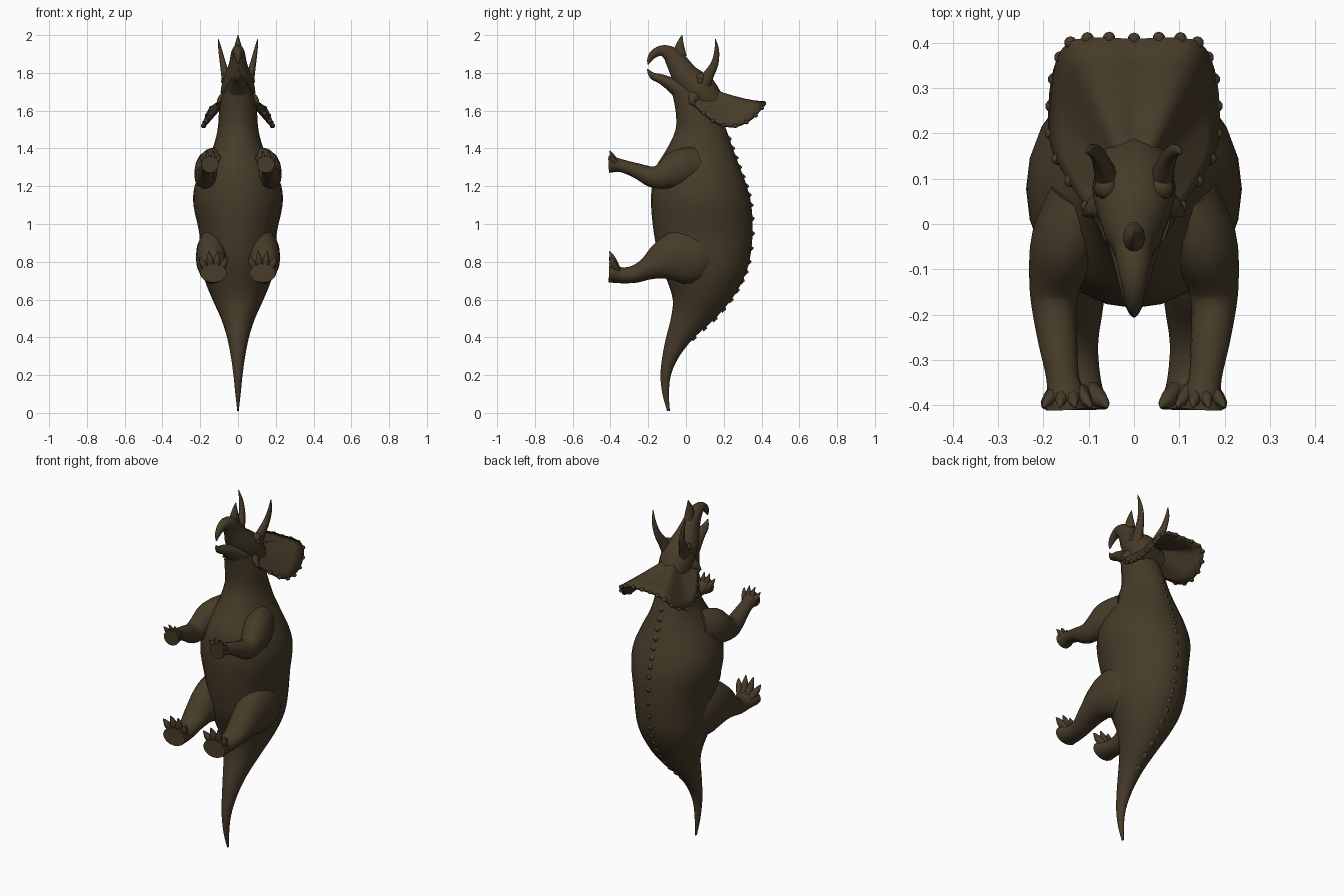
import bpy, bmesh, math
from mathutils import Vector, Matrix

old = bpy.data.objects.get("Cube")
if old:
    bpy.data.objects.remove(old, do_unlink=True)

hide = bpy.data.materials.new("dark_brown_hide")
hide.use_nodes = True
COLOUR = (0.062, 0.044, 0.022, 1)
hide.diffuse_color = COLOUR
bsdf = hide.node_tree.nodes["Principled BSDF"]
bsdf.inputs["Base Color"].default_value = COLOUR
bsdf.inputs["Roughness"].default_value = 0.9


def finish(name, bm, mirror=False, angle=50, thickness=0):
    """Turn a bmesh into a smooth shaded object, optionally mirrored in x."""
    bmesh.ops.recalc_face_normals(bm, faces=bm.faces)
    mesh = bpy.data.meshes.new(name)
    bm.to_mesh(mesh)
    bm.free()
    mesh.materials.append(hide)
    ob = bpy.data.objects.new(name, mesh)
    bpy.context.collection.objects.link(ob)
    if thickness:
        mod = ob.modifiers.new("Thickness", 'SOLIDIFY')
        mod.thickness = thickness
        mod.offset = 0
    if mirror:
        mod = ob.modifiers.new("Mirror", 'MIRROR')
        mod.use_mirror_merge = False
    bpy.ops.object.select_all(action='DESELECT')
    ob.select_set(True)
    bpy.context.view_layer.objects.active = ob
    bpy.ops.object.shade_smooth_by_angle(angle=math.radians(angle))
    return ob


def spline(rows, steps):
    """Catmull-Rom interpolation of rows of numbers."""
    out = []
    for i in range(len(rows) - 1):
        a, b, c, d = (rows[min(max(i + k, 0), len(rows) - 1)] for k in (-1, 0, 1, 2))
        for s in range(steps):
            t = s / steps
            out.append([0.5 * (2 * q + (r - p) * t + (2 * p - 5 * q + 4 * r - u) * t * t
                               + (3 * q - p - 3 * r + u) * t ** 3)
                        for p, q, r, u in zip(a, b, c, d)])
    out.append(list(rows[-1]))
    return out


def loft(bm, rows, steps=3, sides=16, axis=None):
    """Skin rings along rows of (x, y, z, half width, half depth)."""
    rows = spline(rows, steps)
    pts = [Vector(r[:3]) for r in rows]
    rings = []
    for i, r in enumerate(rows):
        tan = axis or (pts[min(i + 1, len(pts) - 1)] - pts[max(i - 1, 0)]).normalized()
        side = (Vector((1, 0, 0)) - tan * tan.x).normalized()
        nor = tan.cross(side)
        w, d = max(r[3], 0.002), max(r[4], 0.002)
        rings.append([bm.verts.new(pts[i] + side * w * math.cos(a) + nor * d * math.sin(a))
                      for a in (2 * math.pi * k / sides for k in range(sides))])
    for lo, hi in zip(rings, rings[1:]):
        for k in range(sides):
            n = (k + 1) % sides
            bm.faces.new((lo[k], lo[n], hi[n], hi[k]))
    bm.faces.new(rings[0][::-1])
    bm.faces.new(rings[-1])


def part(name, rows, mirror=False, **kw):
    bm = bmesh.new()
    loft(bm, rows, **kw)
    return finish(name, bm, mirror)


# Body, tail and neck: z, belly y, back y, half width
TORSO = [(0.01, -0.1, -0.085, 0.004), (0.1, -0.125, -0.09, 0.014), (0.2, -0.135, -0.08, 0.024),
         (0.3, -0.125, -0.035, 0.038), (0.4, -0.105, 0.045, 0.058), (0.5, -0.08, 0.155, 0.09),
         (0.6, -0.07, 0.24, 0.135), (0.7, -0.1, 0.3, 0.175), (0.8, -0.14, 0.335, 0.195),
         (0.95, -0.17, 0.353, 0.205), (1.1, -0.185, 0.346, 0.236), (1.2, -0.18, 0.322, 0.23),
         (1.3, -0.16, 0.285, 0.19), (1.4, -0.1, 0.248, 0.135), (1.5, -0.055, 0.213, 0.108),
         (1.6, -0.055, 0.17, 0.1), (1.7, -0.075, 0.12, 0.08)]
part("body", [(0, (f + b) / 2, z, w, (b - f) / 2) for z, f, b, w in TORSO],
     sides=24, axis=Vector((0, 0, 1)))

# Row of low bumps along the spine
bm = bmesh.new()
for i, (z, f, b, w) in enumerate(spline(TORSO, 2)):
    if 0.35 < z < 1.5:
        m = Matrix.Translation((0, b, z)) @ Matrix.Rotation(-math.pi / 2, 4, 'X')
        bmesh.ops.create_cone(bm, segments=8, radius1=0.022, radius2=0.004, depth=0.022,
                              cap_ends=True, matrix=m)
finish("spine_bumps", bm)

# Head with hooked upper beak, and open lower jaw
part("head", [(0, 0.16, 1.62, 0.07, 0.06), (0, 0.08, 1.70, 0.092, 0.09),
              (0, 0.0, 1.78, 0.072, 0.072), (0, -0.045, 1.85, 0.048, 0.058),
              (0, -0.085, 1.9, 0.038, 0.043), (0, -0.13, 1.918, 0.028, 0.028),
              (0, -0.17, 1.9, 0.02, 0.022), (0, -0.192, 1.872, 0.012, 0.014),
              (0, -0.2, 1.845, 0.003, 0.003)])
part("lower_jaw", [(0, 0.01, 1.69, 0.075, 0.07), (0, -0.07, 1.735, 0.05, 0.04),
                   (0, -0.13, 1.767, 0.034, 0.026), (0, -0.178, 1.785, 0.02, 0.018),
                   (0, -0.204, 1.82, 0.003, 0.003)])
part("nose_horn", [(0, -0.035, 1.89, 0.026, 0.04), (0, -0.033, 1.935, 0.02, 0.027),
                   (0, -0.028, 1.97, 0.011, 0.014), (0, -0.02, 2.0, 0.002, 0.002)], sides=10)
part("brow_horns", [(0.055, 0.085, 1.73, 0.03, 0.045), (0.067, 0.12, 1.79, 0.022, 0.03),
                    (0.08, 0.152, 1.85, 0.016, 0.021), (0.094, 0.163, 1.92, 0.01, 0.013),
                    (0.105, 0.155, 1.98, 0.002, 0.002)], True, sides=10)
part("cheek_horns", [(0.06, 0.05, 1.68, 0.03, 0.04), (0.09, 0.035, 1.66, 0.02, 0.025),
                     (0.112, 0.02, 1.635, 0.003, 0.003)], True, sides=8)

# Eyes with brow bulges
bm = bmesh.new()
for loc, r in (((0.075, 0.075, 1.757), 0.016), ((0.062, 0.08, 1.775), 0.026)):
    bmesh.ops.create_uvsphere(bm, u_segments=12, v_segments=8, radius=r,
                              matrix=Matrix.Translation(loc))
finish("eyes", bm, True)

# Frill: a fan from the skull to a drooping rim
HALF_RIM = [(0, 0.408, 1.64), (0.08, 0.41, 1.638), (0.14, 0.4, 1.615), (0.17, 0.345, 1.555),
            (0.182, 0.26, 1.518), (0.178, 0.17, 1.532), (0.14, 0.095, 1.585), (0.09, 0.02, 1.655)]
rim = spline([(-x, y, z) for x, y, z in HALF_RIM[:0:-1]] + HALF_RIM, 3)
hub = Vector((0, 0.09, 1.725))
bm = bmesh.new()
rows = []
STEPS = 6
for p in rim:
    row = []
    for k in range(1, STEPS + 1):
        t = k / STEPS
        v = hub.lerp(Vector(p), t)
        v.z -= 0.09 * t * (1 - t) * max(0, 1 - abs(p[0]) / 0.17)
        row.append(bm.verts.new(v))
    rows.append(row)
centre = bm.verts.new(hub)
for a, b in zip(rows, rows[1:]):
    bm.faces.new((centre, a[0], b[0]))
    for k in range(STEPS - 1):
        bm.faces.new((a[k], a[k + 1], b[k + 1], b[k]))
finish("frill", bm, thickness=0.018)

# Small knobs round the frill rim
bm = bmesh.new()
for p in rim[1:-1:2]:
    m = Matrix.Translation(p) @ Matrix.Diagonal((1, 1, 0.8, 1))
    bmesh.ops.create_icosphere(bm, subdivisions=2, radius=0.014, matrix=m)
finish("frill_knobs", bm)

# Limbs
part("hind_legs", [(0.1, 0.13, 0.82, 0.08, 0.11), (0.12, 0.06, 0.825, 0.095, 0.145),
                   (0.137, -0.03, 0.828, 0.087, 0.145), (0.14, -0.12, 0.805, 0.08, 0.107),
                   (0.14, -0.2, 0.765, 0.07, 0.062), (0.135, -0.27, 0.735, 0.056, 0.047),
                   (0.13, -0.34, 0.728, 0.056, 0.042), (0.13, -0.385, 0.738, 0.068, 0.05),
                   (0.13, -0.408, 0.74, 0.07, 0.05)], True)
part("forelegs", [(0.11, 0.05, 1.31, 0.08, 0.1), (0.15, -0.04, 1.29, 0.078, 0.103),
                  (0.172, -0.12, 1.256, 0.06, 0.072), (0.176, -0.18, 1.25, 0.05, 0.056),
                  (0.168, -0.26, 1.282, 0.043, 0.04), (0.157, -0.34, 1.308, 0.036, 0.034),
                  (0.15, -0.385, 1.315, 0.045, 0.042), (0.148, -0.408, 1.315, 0.046, 0.044)], True)


# Toes fanned out above each sole
def toes(name, x, z, spread, length, size, count):
    bm = bmesh.new()
    for i in range(count):
        u = 2 * i / (count - 1) - 1
        reach = length * (1 - 0.3 * u * u)
        loft(bm, [(x + u * spread * 0.5, -0.36, z, size, size),
                  (x + u * spread * 0.85, -0.385, z + reach * 0.5, size, size * 1.1),
                  (x + u * spread * 1.05, -0.395, z + reach * 0.8, size * 0.6, size * 0.6),
                  (x + u * spread * 1.15, -0.405, z + reach, 0.002, 0.002)], sides=8)
    finish(name, bm, True)


toes("hind_toes", 0.13, 0.745, 0.062, 0.115, 0.019, 4)
toes("fore_toes", 0.147, 1.31, 0.045, 0.08, 0.014, 4)
